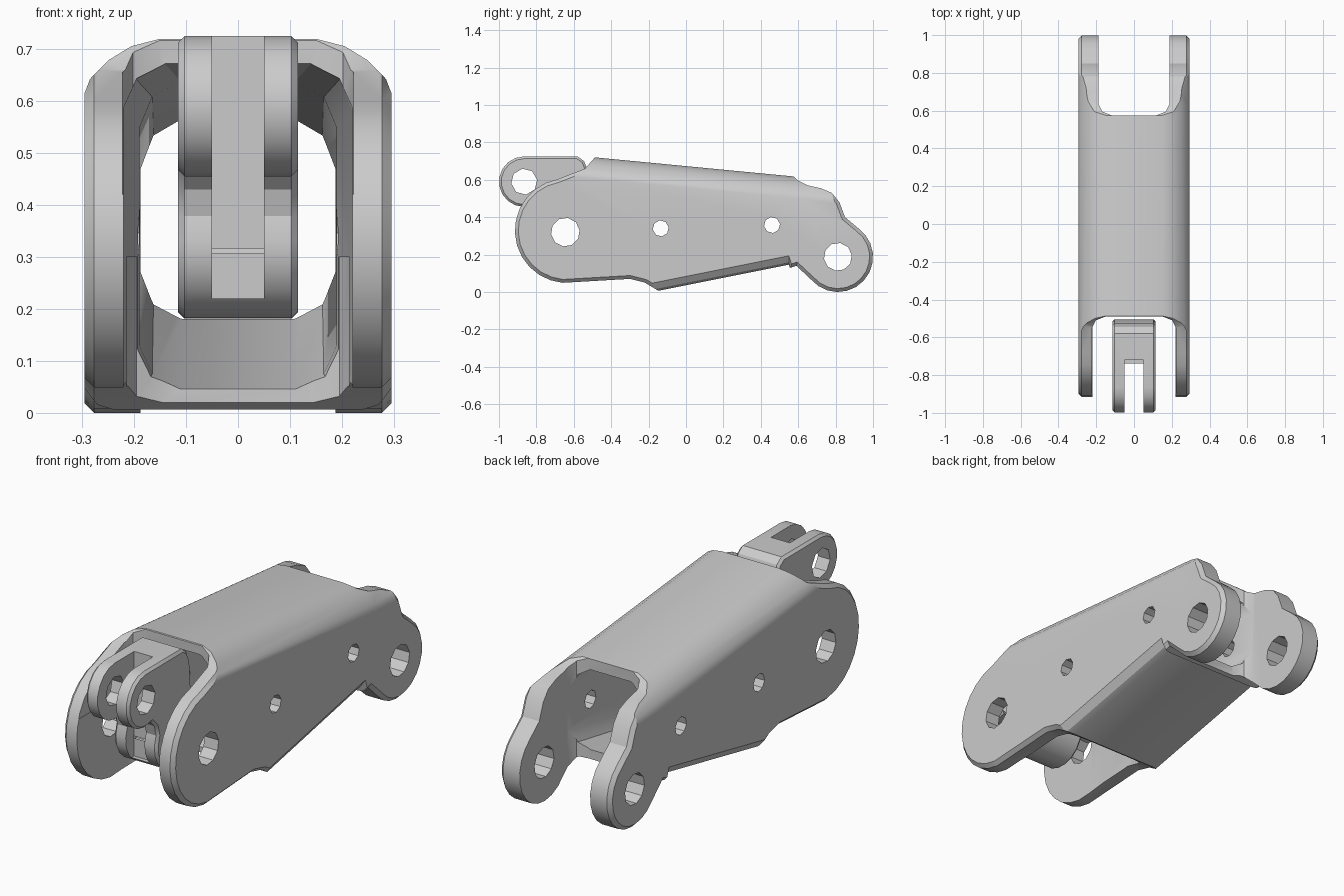
import bpy, bmesh
from math import cos, sin, radians

if "Cube" in bpy.data.objects:
    bpy.data.objects.remove(bpy.data.objects["Cube"])


def arc(cy, cz, r, a0, a1, n):
    return [(cy + r * cos(radians(a0 + (a1 - a0) * i / n)),
             cz + r * sin(radians(a0 + (a1 - a0) * i / n))) for i in range(n + 1)]


def loft(name, rings, bevel=0.0):
    """Skin matching rings of 3D points, cap both ends, optionally chamfer the caps."""
    bm = bmesh.new()
    vs = [[bm.verts.new(p) for p in ring] for ring in rings]
    n = len(vs[0])
    for a, b in zip(vs, vs[1:]):
        for i in range(n):
            j = (i + 1) % n
            bm.faces.new((a[i], a[j], b[j], b[i]))
    caps = [bm.faces.new(vs[0]), bm.faces.new(vs[-1])]
    bmesh.ops.recalc_face_normals(bm, faces=bm.faces[:])
    if bevel:
        edges = [e for f in caps for e in f.edges]
        bmesh.ops.bevel(bm, geom=edges, offset=bevel, segments=1, profile=0.5, affect='EDGES')
    me = bpy.data.meshes.new(name)
    bm.to_mesh(me)
    bm.free()
    ob = bpy.data.objects.new(name, me)
    bpy.context.collection.objects.link(ob)
    return ob


def plate(name, prof, half, bevel=0.0):
    return loft(name, [[(x, y, z) for y, z in prof] for x in (-half, half)], bevel)


def plan_cutter(y_end, y_out, w, z0, z1):
    """Vertical slot with softened inner corners, open toward y_out."""
    s = 1 if y_out > y_end else -1
    half = [(w, y_out), (w, y_end + s * 0.06), (w - 0.02, y_end + s * 0.02), (w - 0.07, y_end)]
    pts = half + [(-x, y) for x, y in reversed(half)]
    return loft("cutter", [[(x, y, z) for x, y in pts] for z in (z0, z1)])


def hole(y, z, r, n):
    return plate("cutter", arc(y, z, r, 8, 368 - 360 / n, n - 1), 0.5)


def boolean(ob, tool, op='DIFFERENCE'):
    tool.hide_render = True
    m = ob.modifiers.new("cut", 'BOOLEAN')
    m.operation, m.object, m.solver = op, tool, 'EXACT'
    bpy.context.view_layer.objects.active = ob
    bpy.ops.object.modifier_apply(modifier=m.name)
    bpy.data.objects.remove(tool, do_unlink=True)


def smooth(ob, angle):
    bpy.ops.object.select_all(action='DESELECT')
    ob.select_set(True)
    bpy.context.view_layer.objects.active = ob
    bpy.ops.object.shade_smooth_by_angle(angle=radians(angle))


def mirrored(half):
    return half + [(-x, z) for x, z in reversed(half)]


# Housing: side outline with a big front lobe and a rear ring lug
outline = (arc(-0.635, 0.328, 0.28, 100, 265, 12)
           + [(-0.3, 0.07), (-0.22, 0.05), (-0.12, -0.01), (0.5, 0.11), (0.59, 0.14)]
           + arc(0.812, 0.188, 0.188, 220, 415, 12)
           + [(0.85, 0.4), (0.82, 0.48), (0.78, 0.53), (0.72, 0.555), (0.65, 0.57),
              (0.6, 0.595), (0.54, 0.65), (-0.46, 0.75), (-0.54, 0.66)])
body = plate("housing", outline, 0.295, 0.018)


# Tapered outer section with rounded shoulders and chamfered belly
def outer(y, zb):
    zt = 0.72 - 0.096 * (y + 0.49)
    return [(x, y, z) for x, z in mirrored(
        [(0.24, zb), (0.27, zb + 0.012), (0.30, zb + 0.055), (0.30, zt - 0.13),
         (0.285, zt - 0.085), (0.25, zt - 0.045), (0.205, zt - 0.015), (0.15, zt)])]


boolean(body, loft("shell", [outer(-1.1, -0.184), outer(0.55, 0.146),
                             outer(0.63, -0.1), outer(1.1, -0.1)]), 'INTERSECT')


# Hollow channel from front to back
def inner(y, w):
    zf, zc = 0.05 + 0.18 * (y + 0.15), 0.672 - 0.1 * (y + 0.49)
    return [(x, y, z) for x, z in mirrored(
        [(w - 0.08, zf), (w - 0.025, zf + 0.025), (w, zf + 0.08),
         (w, zc - 0.09), (w - 0.025, zc - 0.03), (w - 0.08, zc)])]


boolean(body, loft("cutter", [inner(-1.1, 0.22), inner(-0.48, 0.22),
                              inner(-0.15, 0.19), inner(1.1, 0.186)]))
# Open ends between the side plates
boolean(body, plan_cutter(-0.49, -1.1, 0.222, 0.42, 1.0))
boolean(body, plan_cutter(-0.17, -1.1, 0.215, -0.3, 0.3))
boolean(body, plan_cutter(0.575, 1.2, 0.188, -0.3, 1.0))
# Pin holes
for y, z, r, n in ((-0.645, 0.32, 0.077, 10), (-0.135, 0.34, 0.043, 8),
                   (0.46, 0.358, 0.043, 8), (0.812, 0.188, 0.075, 10)):
    boolean(body, hole(y, z, r, n))
smooth(body, 28)

# Forked link on the front pin
link_outline = (arc(-0.865, 0.59, 0.135, 90, 290, 10)
                + [(-0.785, 0.43)]
                + arc(-0.645, 0.32, 0.14, 155, 360, 10)
                + [(-0.51, 0.45), (-0.525, 0.65), (-0.545, 0.7), (-0.58, 0.725)])
link = plate("fork_link", link_outline, 0.115, 0.012)
slot = [(-1.2, 0.22), (-0.72, 0.22), (-0.72, 0.9), (-1.2, 0.9)]
boolean(link, plate("cutter", slot, 0.05))
boolean(link, hole(-0.865, 0.59, 0.07, 8))
boolean(link, hole(-0.645, 0.32, 0.077, 10))
smooth(link, 28)
